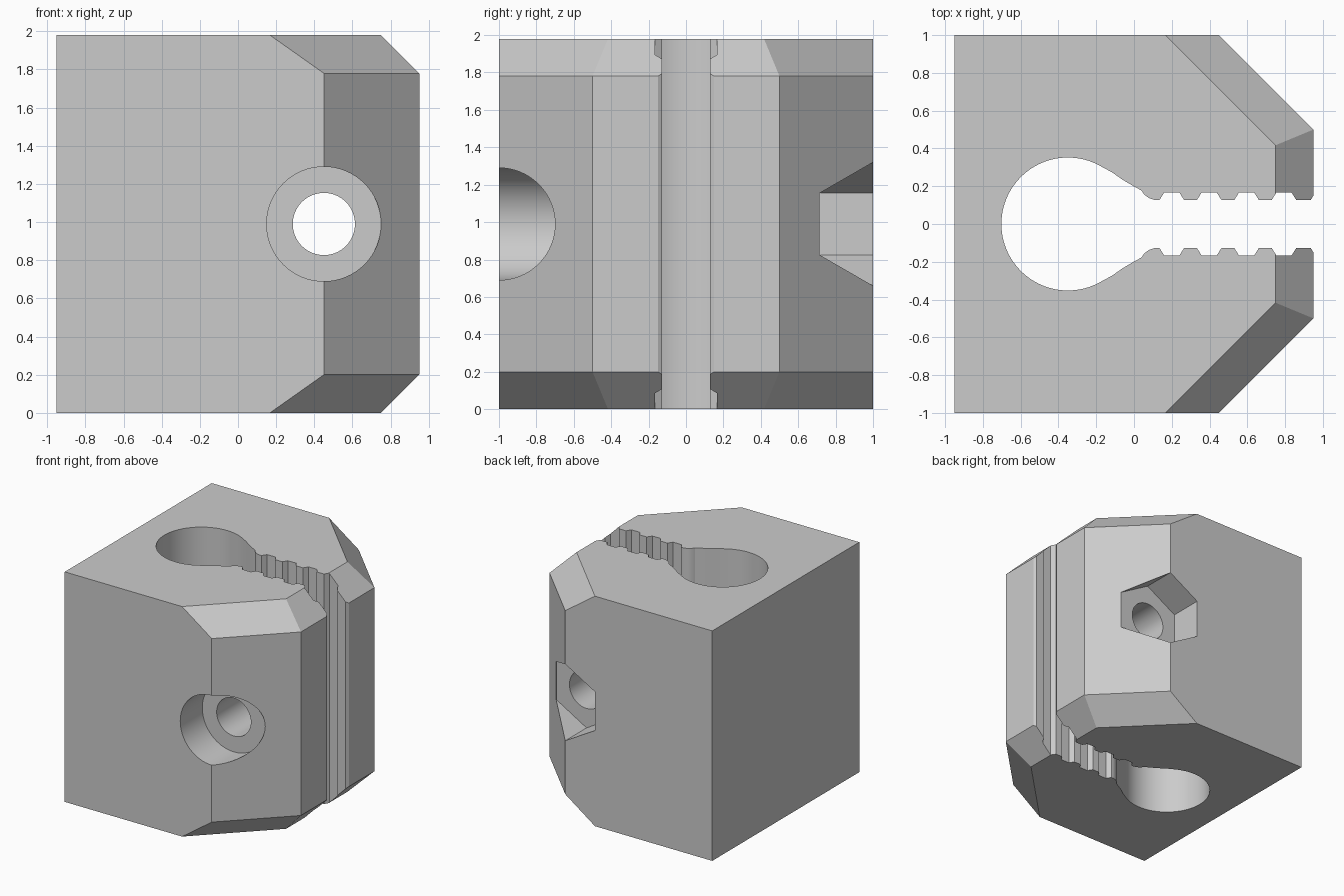
import bpy, bmesh
from math import cos, sin, pi, radians
from mathutils import Vector

if "Cube" in bpy.data.objects:
    bpy.data.objects.remove(bpy.data.objects["Cube"])

HEIGHT = 1.98
BOLT_X, BOLT_Z = 0.45, HEIGHT / 2

grey = bpy.data.materials.new("plain grey")
grey.use_nodes = True
colour = (0.6, 0.6, 0.6, 1)
grey.diffuse_color = colour
grey.node_tree.nodes["Principled BSDF"].inputs["Base Color"].default_value = colour


def prism(name, points, direction):
    """Extrude a closed outline of 3D points along a direction."""
    bm = bmesh.new()
    face = bm.faces.new([bm.verts.new(p) for p in points])
    ext = bmesh.ops.extrude_face_region(bm, geom=[face])
    moved = [v for v in ext["geom"] if isinstance(v, bmesh.types.BMVert)]
    bmesh.ops.translate(bm, verts=moved, vec=direction)
    bmesh.ops.recalc_face_normals(bm, faces=bm.faces)
    mesh = bpy.data.meshes.new(name)
    bm.to_mesh(mesh)
    bm.free()
    mesh.materials.append(grey)
    obj = bpy.data.objects.new(name, mesh)
    bpy.context.collection.objects.link(obj)
    return obj


def bolt_cutter(name, radius, sides, y0, y1):
    """Regular prism along y, with one corner pointing straight up."""
    ring = [(BOLT_X + radius * sin(2 * pi * i / sides), y0,
             BOLT_Z + radius * cos(2 * pi * i / sides)) for i in range(sides)]
    return prism(name, ring, (0, y1 - y0, 0))


# Block with cut-off vertical corners
side = [(-0.95, -1), (0.45, -1), (0.95, -0.5)]
outline = side + [(x, -y) for x, y in reversed(side)]
block = prism("clamp_block", [(x, y, 0) for x, y in outline], (0, 0, HEIGHT))

# Bevel the nose along its top and bottom rims
bm = bmesh.new()
bm.from_mesh(block.data)
for end in (-1, 1):
    rim_z = HEIGHT - 0.2 if end > 0 else 0.2
    for point, turn in (((0.95, 0), 0), ((0.45, -1), -45), ((0.45, 1), 45)):
        out = Vector((cos(radians(turn)), sin(radians(turn)), end))
        cut = bmesh.ops.bisect_plane(
            bm, geom=bm.verts[:] + bm.edges[:] + bm.faces[:], dist=1e-5,
            plane_co=(*point, rim_z), plane_no=out, clear_outer=True)
        edges = [g for g in cut["geom_cut"] if isinstance(g, bmesh.types.BMEdge)]
        bmesh.ops.holes_fill(bm, edges=edges)
bmesh.ops.recalc_face_normals(bm, faces=bm.faces)
bm.to_mesh(block.data)
bm.free()

# Keyhole slot: round eye, curved neck, then a toothed throat
LAND, GROOVE = 0.127, 0.167
half = [(-0.35 + 0.352 * cos(a), 0.352 * sin(a))
        for a in (pi - (pi * 2 / 3) * i / 32 for i in range(33))]
half += [(-0.115, 0.273), (-0.06, 0.234), (0, 0.199), (0.04, 0.177),
         (0.055, 0.155), (0.08, 0.137), (0.11, LAND)]
for i in range(4):
    x = 0.135 + 0.198 * i
    half += [(x, LAND), (x + 0.025, GROOVE), (x + 0.105, GROOVE), (x + 0.13, LAND)]
half += [(0.935, LAND), (0.95, 0.15), (1.1, 0.15)]
slot = half + [(x, -y) for x, y in reversed(half[1:])]

# Cutters: slot, screw head recess, screw hole and nut pocket
cutters = [
    prism("slot_cutter", [(x, y, -0.1) for x, y in slot], (0, 0, HEIGHT + 0.2)),
    bolt_cutter("head_cutter", 0.3, 64, -1.2, -0.7),
    bolt_cutter("hole_cutter", 0.163, 64, -1.1, 1.1),
    bolt_cutter("nut_cutter", 0.33, 6, 0.71, 1.2),
]
bpy.context.view_layer.objects.active = block
for cutter in cutters:
    cutter.hide_render = True
    mod = block.modifiers.new(cutter.name, "BOOLEAN")
    mod.operation = "DIFFERENCE"
    mod.solver = "EXACT"
    mod.object = cutter
    bpy.ops.object.modifier_apply(modifier=mod.name)
    bpy.data.objects.remove(cutter)

# Smooth the round walls, keep the machined edges crisp
bpy.ops.object.select_all(action="DESELECT")
block.select_set(True)
bpy.ops.object.shade_smooth_by_angle(angle=radians(22))
